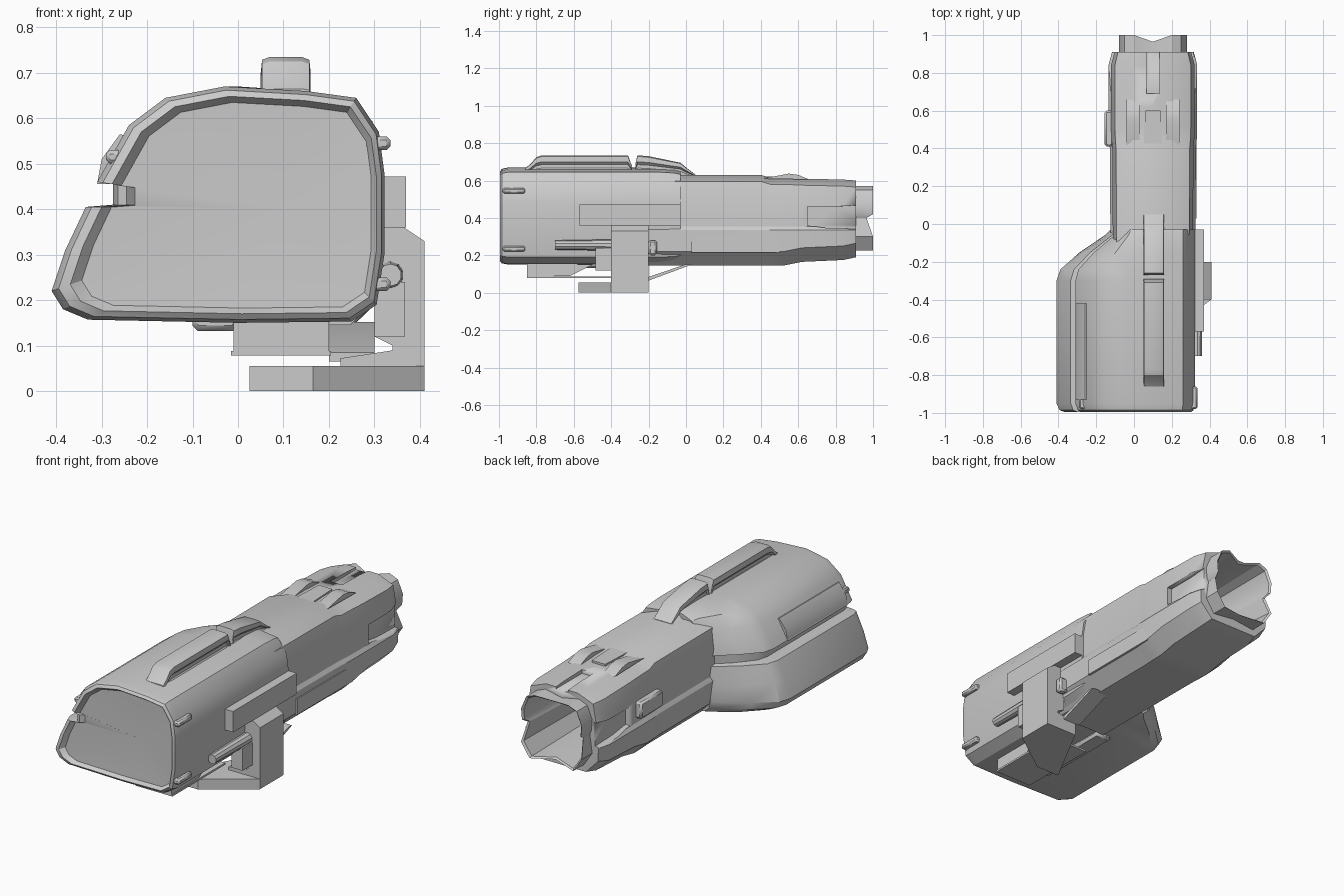
import bpy, bmesh, math
from mathutils import Vector

cube = bpy.data.objects.get("Cube")
if cube:
    bpy.data.objects.remove(cube, do_unlink=True)

grey = bpy.data.materials.new("plain grey")
grey.use_nodes = True
grey.diffuse_color = (0.6, 0.6, 0.6, 1)
grey.node_tree.nodes["Principled BSDF"].inputs["Base Color"].default_value = (0.6, 0.6, 0.6, 1)
CX = 0.1  # centre line of the barrel


def finish(name, bm, bevel=0):
    bmesh.ops.recalc_face_normals(bm, faces=bm.faces)
    me = bpy.data.meshes.new(name)
    bm.to_mesh(me)
    bm.free()
    me.materials.append(grey)
    me.shade_smooth()
    me.set_sharp_from_angle(angle=math.radians(28))
    ob = bpy.data.objects.new(name, me)
    bpy.context.collection.objects.link(ob)
    if bevel:
        mod = ob.modifiers.new("bevel", "BEVEL")
        mod.width, mod.segments = bevel, 1
    return ob


def loft(name, rings, centre=None):
    """Skin a list of equal-length point rings and close both ends."""
    bm = bmesh.new()
    loops = [[bm.verts.new(p) for p in ring] for ring in rings]
    n = len(loops[0])
    for a, b in zip(loops, loops[1:]):
        for i in range(n):
            j = (i + 1) % n
            bm.faces.new((a[i], a[j], b[j], b[i]))
    if centre:
        c = bm.verts.new(centre)
        for i in range(n):
            bm.faces.new((loops[0][i], loops[0][(i + 1) % n], c))
    else:
        bm.faces.new(loops[0])
    bm.faces.new(loops[-1])
    return finish(name, bm)


def prism(name, pts, axis, lo, hi, bevel=0):
    """Extrude a 2D outline along one axis."""
    bm = bmesh.new()
    place = {"x": lambda p, t: (t, p[0], p[1]),
             "y": lambda p, t: (p[0], t, p[1]),
             "z": lambda p, t: (p[0], p[1], t)}[axis]
    a = [bm.verts.new(place(p, lo)) for p in pts]
    b = [bm.verts.new(place(p, hi)) for p in pts]
    bm.faces.new(a)
    bm.faces.new(b)
    for i in range(len(pts)):
        j = (i + 1) % len(pts)
        bm.faces.new((a[i], a[j], b[j], b[i]))
    return finish(name, bm, bevel)


def box(name, x, y, z, bevel=0):
    return prism(name, [(x[0], z[0]), (x[1], z[0]), (x[1], z[1]), (x[0], z[1])],
                 "y", y[0], y[1], bevel)


def cut(target, cutter):
    mod = target.modifiers.new("cut", "BOOLEAN")
    mod.operation, mod.object, mod.solver = "DIFFERENCE", cutter, "EXACT"
    cutter.hide_render = True
    cutter.hide_set(True)


# Housing: lopsided section with a groove along its bulging side
section = [(-.41, .22), (-.385, .18), (-.33, .157), (0, .15), (.25, .153), (.305, .19),
           (.322, .3), (.322, .48), (.31, .57), (.26, .645), (.15, .66), (-.03, .67),
           (-.16, .645), (-.24, .585), (-.31, .46), (-.275, .455), (-.275, .41),
           (-.335, .405), (-.38, .31)]


def housing_ring(y, left=1, tall=1, shrink=1):
    ring = []
    for x, z in section:
        x = CX + (x - CX) * left if x < CX else x
        ring.append((CX * (1 - shrink) + x * shrink, y, .4 + (z - .4) * tall * shrink))
    return ring


loft("housing", [housing_ring(-.975, shrink=.87), housing_ring(-.995, shrink=.92),
                 housing_ring(-.985, shrink=.97), housing_ring(-.95),
                 housing_ring(-.3), housing_ring(-.24, .96), housing_ring(-.15, .76),
                 housing_ring(-.06, .5, .98), housing_ring(-.03, .44, .95)],
     centre=(CX, -.965, .4))


# Barrel: mirrored half sections, stepping in to a hollow muzzle
outer = [(0, .63), (.1, .63), (.195, .595), (.215, .49), (.215, .355),
         (.228, .335), (.225, .22), (.15, .145), (0, .145)]
muzzle = [(0, .55), (.1, .57), (.15, .55), (.18, .48), (.175, .42),
          (.165, .4), (.18, .3), (.13, .225), (0, .24)]


def mirror_ring(half, y, wide=1, top=0, low=0, notch=0, tall=1):
    pts = [(x, z) for x, z in half] + [(-x, z) for x, z in half[-2:0:-1]]
    ring = []
    for x, z in pts:
        dip = notch if abs(x) < .01 or abs(z - .4) < .01 else 0
        z = .4 + (z - .4) * tall
        z += top if z > .45 else low if z < .25 else 0
        ring.append((CX + x * wide, y - dip, z))
    return ring


barrel = loft("barrel", [
    mirror_ring(outer, -.3, .98), mirror_ring(outer, .4), mirror_ring(outer, .45, 1.02, -.015),
    mirror_ring(outer, .52, 1.03, -.015, 0), mirror_ring(outer, .62, 1.03, -.02, .02),
    mirror_ring(outer, .84, 1.03, -.025, .03), mirror_ring(outer, .91, .95, -.03, .045),
    mirror_ring(muzzle, .91), mirror_ring(muzzle, 1, notch=.035),
    mirror_ring(muzzle, .99, .95, notch=.035, tall=.95), mirror_ring(muzzle, .45, .8, tall=.8)])

# Side openings and top slot near the muzzle
for side, label in ((1, "left"), (-1, "right")):
    xs = sorted((CX + side * .195, CX + side * .3))
    cut(barrel, prism(label + "_opening_cutter",
                      [(.65, .36), (.65, .46), (.8, .46), (.95, .47), (.95, .34), (.76, .345)],
                      "x", *xs))
cut(barrel, box("slot_cutter", (.065, .135), (.69, .95), (.588, .7)))

# Top plates of the barrel
prism("barrel_top_plate", [(.05, .4), (.15, .4), (.14, .6), (.06, .6)], "z", .6, .622)
prism("barrel_top_wedge", [(.41, .61), (.55, .637), (.6, .63), (.66, .605)], "x", .17, .24)
prism("barrel_top_wedge_right", [(.41, .61), (.55, .637), (.6, .63), (.66, .605)], "x", -.04, .03)
box("barrel_side_plate", (-.155, -.11), (.41, .6), (.38, .47), .01)
box("lower_guard_panel", (.32, .332), (.03, .5), (.215, .3))

# Sight rail: waisted section swept along two side profiles
rail_half = [(.065, 0), (.062, .25), (.042, .45), (.042, .6), (.055, .72), (.052, .95), (.035, 1)]


def rail(name, stations):
    rings = []
    for y, top in stations:
        pts = rail_half + [(-x, h) for x, h in reversed(rail_half)]
        rings.append([(.105 + x, y, .61 + (top - .61) * h) for x, h in pts])
    loft(name, rings)


rail("front_rail", [(-.86, .665), (-.83, .69), (-.8, .725), (-.77, .735), (-.31, .735), (-.29, .68)])
rail("rear_rail", [(-.27, .69), (-.26, .735), (-.2, .73), (-.03, .695), (0, .67), (.05, .632)])

# Raised ridge along the bulging side
prism("side_ridge", [(-.31, .455), (-.3, .51), (-.26, .565), (-.24, .56), (-.26, .455)],
      "y", -.93, -.42)

# Side mount: rail, hanging plate, support and foot
box("mount_rail", (.315, .37), (-.57, -.03), (.36, .472))
prism("mount_plate", [(.3, .12), (.34, .1), (.34, .02), (.41, 0), (.41, .33), (.365, .36), (.3, .36)],
      "y", -.4, -.2)
box("mount_support", (.3, .367), (-.485, -.39), (.12, .24))
prism("mount_foot", [(.41, -.4), (.165, -.575), (.025, -.575), (.225, -.2), (.41, -.2)],
      "z", 0, .055)
prism("foot_brace", [(.225, .05), (.41, .02), (.41, .1), (.225, .072)], "y", -.4, -.2)
prism("rear_brace", [(-.2, .065), (-.2, .085), (0, .152), (.03, .15)], "x", .2, .3)

# Side knob
bm = bmesh.new()
bmesh.ops.create_cone(bm, cap_ends=True, segments=10, radius1=.025, radius2=.03, depth=.3)
for v in bm.verts:
    v.co = Vector((.335 + v.co.x, -.55 + v.co.z, .255 + v.co.y))
finish("side_knob", bm)
box("rear_stop", (.31, .36), (-.2, -.155), (.2, .28), .01)

# Underside shoe and skid
prism("under_shoe", [(-.85, .16), (-.85, .085), (-.62, .09), (-.5, .15)], "x", -.01, .2)
box("under_skid", (-.015, .205), (-.85, -.4), (.078, .088))
box("under_pad", (-.1, 0), (-.8, -.3), (.132, .17), .012)

# Front rim lugs
for name, x, z in (("upper_lug", .3, .53), ("lower_lug", .3, .22), ("far_lug", -.27, .5)):
    box(name, (x - .02, x + .035), (-.98, -.86), (z, z + .03), .008)
